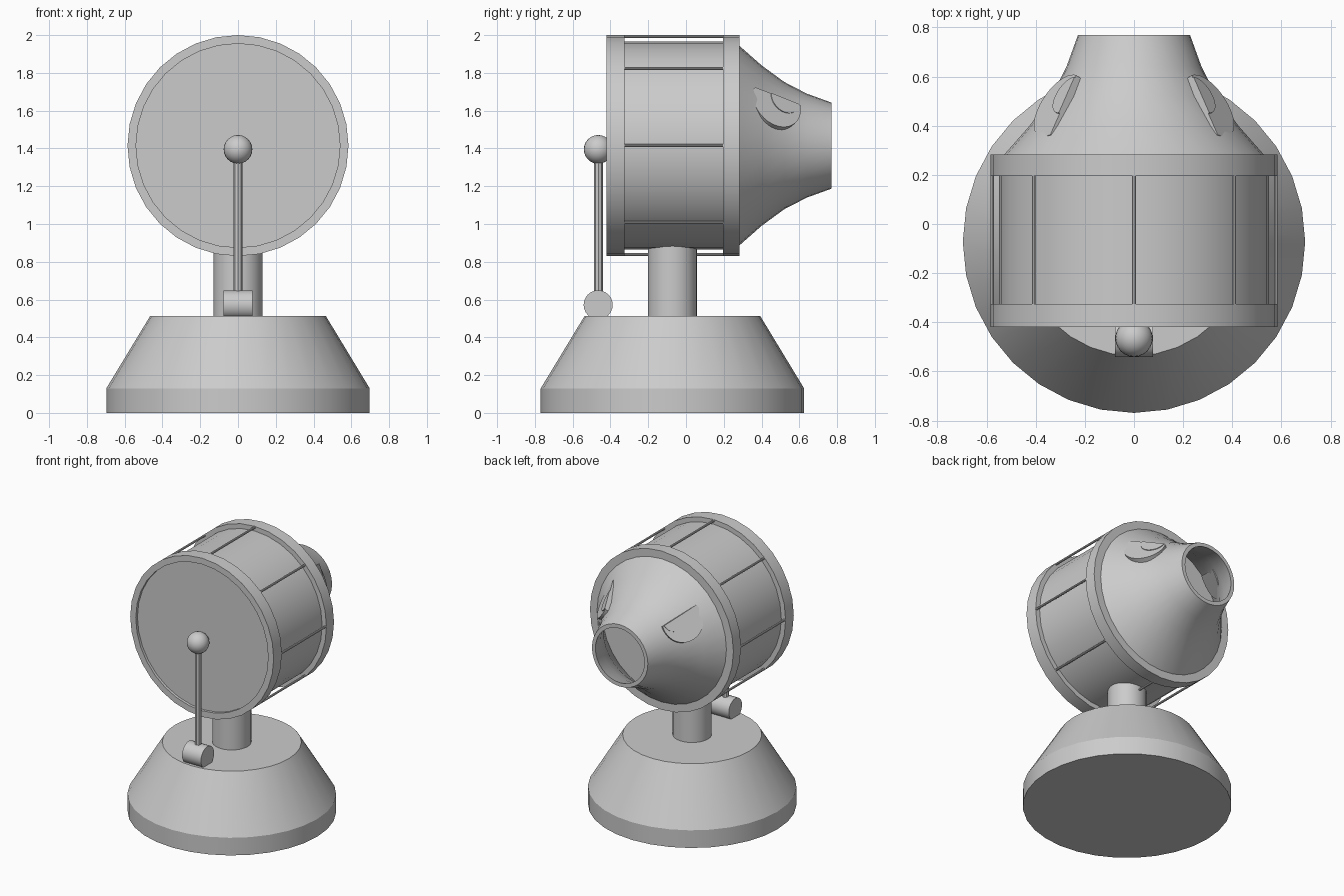
import bpy, bmesh, math
from mathutils import Matrix, Vector

if "Cube" in bpy.data.objects:
    bpy.data.objects.remove(bpy.data.objects["Cube"])

grey = bpy.data.materials.new("plain_grey")
grey.diffuse_color = (0.6, 0.6, 0.6, 1)
grey.use_nodes = True
grey.node_tree.nodes["Principled BSDF"].inputs["Base Color"].default_value = grey.diffuse_color


def finish(name, bm, angle=30):
    bmesh.ops.remove_doubles(bm, verts=bm.verts, dist=1e-5)
    bmesh.ops.recalc_face_normals(bm, faces=bm.faces)
    me = bpy.data.meshes.new(name)
    bm.to_mesh(me)
    bm.free()
    me.materials.append(grey)
    me.shade_smooth()
    me.set_sharp_from_angle(angle=math.radians(angle))
    ob = bpy.data.objects.new(name, me)
    bpy.context.collection.objects.link(ob)
    return ob


def lathe(name, profile, centre, axis="Z", sides=32):
    """Revolve (radius, height) points about an axis through centre."""
    bm = bmesh.new()
    rings = []
    for r, h in profile:
        ring = []
        for i in range(sides):
            a = 2 * math.pi * i / sides
            c, s = r * math.cos(a), r * math.sin(a)
            p = {"Z": (c, s, h), "Y": (c, h, s), "X": (h, c, s)}[axis]
            ring.append(bm.verts.new(Vector(p) + Vector(centre)))
        rings.append(ring)
    for a, b in zip(rings, rings[1:]):
        for i in range(sides):
            j = (i + 1) % sides
            bm.faces.new((a[i], a[j], b[j], b[i]))
    bm.faces.new(rings[0])
    bm.faces.new(rings[-1])
    return finish(name, bm)


BY = -0.072   # base centre in y
CZ = 1.415    # drum axis height

# Base and neck
lathe("base", [(0.697, 0), (0.697, 0.13), (0.465, 0.513)], (0, BY, 0))
lathe("neck", [(0.13, 0.50), (0.13, 0.93)], (0, BY, 0))

# Drum with raised rims and a recessed front panel
lathe("drum", [(0.54, -0.40), (0.54, -0.42), (0.585, -0.42), (0.585, -0.325),
               (0.55, -0.325), (0.55, 0.195), (0.585, 0.195), (0.585, 0.283),
               (0.50, 0.283)], (0, 0, CZ), "Y")

# Tension rods around the drum
for i in range(8):
    a = i * math.pi / 4
    lathe(f"tension_rod_{i + 1}", [(0.008, -0.345), (0.008, 0.212)],
          (0.577 * math.cos(a), 0, CZ + 0.577 * math.sin(a)), "Y", 8)

# Flared hollow nozzle
flare = [(0.535, 0.275), (0.425, 0.40), (0.337, 0.52), (0.275, 0.64), (0.228, 0.77)]
inner = [(r - 0.028, y) for r, y in reversed(flare[1:])] + [(0.48, 0.29)]
lathe("nozzle", flare + inner, (0, 0, CZ), "Y")


# Eyes: slanted flat-topped discs on the flare, with smaller pupils
e1 = Vector((-0.376, 0.86, -0.34)).normalized()
e2 = Vector((0.559, -0.08, -0.828)).normalized()
out = e2.cross(e1).normalized()
mid = Vector((0.2875, 0.485, 1.6775))


def half_disc(name, radius, t, drop, lift, depth, side):
    start = -math.asin(drop / radius)
    bm = bmesh.new()
    ring = []
    for i in range(25):
        a = start + (math.pi - 2 * start) * i / 24
        p = (mid + e1 * (t + radius * math.cos(a))
             + e2 * (drop + radius * math.sin(a)) + out * lift)
        ring.append(bm.verts.new(p))
    face = bm.faces.new(ring)
    new = bmesh.ops.extrude_face_region(bm, geom=[face])["geom"]
    bmesh.ops.translate(bm, vec=-out * depth,
                        verts=[v for v in new if isinstance(v, bmesh.types.BMVert)])
    bmesh.ops.transform(bm, matrix=Matrix.Diagonal((side, 1, 1, 1)), verts=bm.verts)
    finish(name, bm)


for side, label in ((1, "right"), (-1, "left")):
    half_disc(f"eye_{label}", 0.146, 0, 0.04, 0, 0.05, side)
    half_disc(f"pupil_{label}", 0.085, 0.045, 0.0, 0.005, 0.01, side)

# Front lever: ball, rod and hinge barrel
bm = bmesh.new()
bmesh.ops.create_uvsphere(bm, u_segments=24, v_segments=12, radius=0.076,
                          matrix=Matrix.Translation((0, -0.465, 1.395)))
finish("lever_ball", bm)
lathe("lever_rod", [(0.023, 0.62), (0.023, 1.36)], (0, -0.463, 0), "Z", 8)
lathe("lever_hinge", [(0.077, -0.077), (0.077, 0.077)], (0, -0.465, 0.572), "X", 24)
